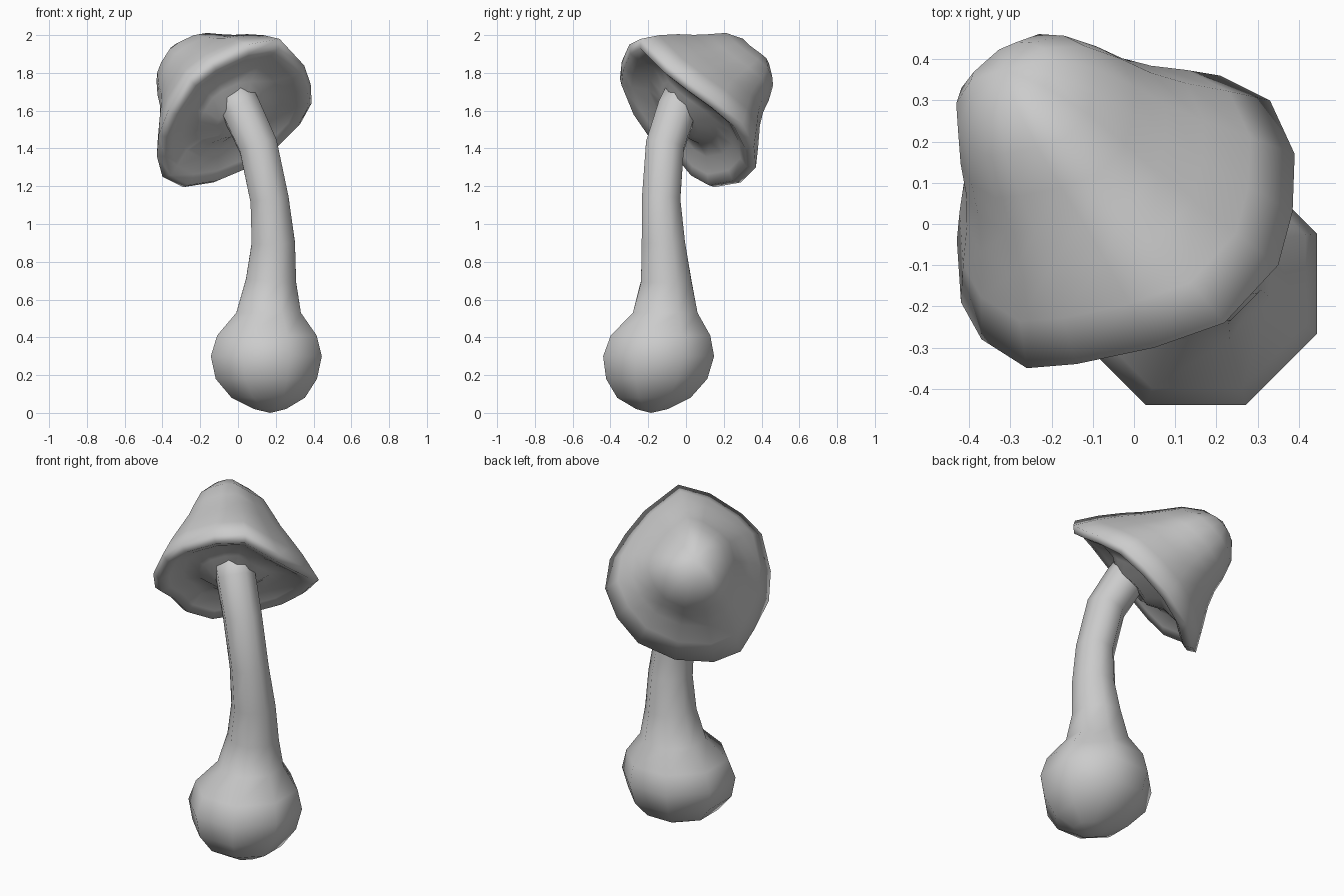
import bpy, math
from mathutils import Vector

if "Cube" in bpy.data.objects:
    bpy.data.objects.remove(bpy.data.objects["Cube"])

def loft(name, rings, start=None, end=None):
    """Skin a stack of equal-sized rings; optional pole points close the ends."""
    n = len(rings[0])
    verts = [tuple(p) for r in rings for p in r]
    faces = []
    for k in range(len(rings) - 1):
        for i in range(n):
            j = (i + 1) % n
            faces.append((k*n + i, k*n + j, (k+1)*n + j, (k+1)*n + i))
    if start is not None:
        verts.append(tuple(start))
        faces += [(len(verts) - 1, (i + 1) % n, i) for i in range(n)]
    if end is not None:
        verts.append(tuple(end))
        b = (len(rings) - 1) * n
        faces += [(len(verts) - 1, b + i, b + (i + 1) % n) for i in range(n)]
    me = bpy.data.meshes.new(name)
    me.from_pydata(verts, [], faces)
    me.polygons.foreach_set("use_smooth", [True] * len(me.polygons))
    ob = bpy.data.objects.new(name, me)
    bpy.context.collection.objects.link(ob)
    return ob

# Bulb and bent stem: centre x, y, z and radius
path = [(0.17, -0.18, 0.02, 0.09), (0.16, -0.17, 0.08, 0.21), (0.15, -0.155, 0.18, 0.29),
        (0.15, -0.145, 0.30, 0.318), (0.153, -0.135, 0.41, 0.285), (0.162, -0.11, 0.53, 0.185),
        (0.175, -0.105, 0.70, 0.144), (0.187, -0.12, 0.90, 0.124), (0.167, -0.132, 1.13, 0.11),
        (0.108, -0.112, 1.41, 0.11), (0.02, -0.05, 1.60, 0.112), (-0.04, 0.01, 1.70, 0.12)]
pts = [Vector(p[:3]) for p in path]
rings = []
for k, p in enumerate(path):
    t = Vector((0, 0, 1))
    if k > 5:
        t = (pts[min(k + 1, len(pts) - 1)] - pts[k - 1]).normalized()
    q = Vector((0, 0, 1)).rotation_difference(t)
    rings.append([pts[k] + q @ Vector((p[3]*math.cos(a), p[3]*math.sin(a), 0))
                  for a in [math.tau * (i + 0.5) / 8 for i in range(8)]])
loft("stem_and_bulb", rings, start=(0.17, -0.185, 0.0), end=pts[-1])

# Wavy rim of the tilted cap
rim = [Vector(p) for p in [
    (0.22, -0.24, 1.98), (0.35, -0.10, 1.84), (0.385, 0.03, 1.74), (0.39, 0.17, 1.64),
    (0.33, 0.30, 1.53), (0.21, 0.36, 1.41), (0.06, 0.37, 1.30), (-0.13, 0.29, 1.22),
    (-0.29, 0.15, 1.195), (-0.40, 0.05, 1.25), (-0.43, -0.04, 1.36), (-0.42, -0.19, 1.47),
    (-0.37, -0.28, 1.60), (-0.26, -0.35, 1.77), (-0.14, -0.34, 1.86), (0.05, -0.30, 1.95)]]
centre = sum(rim, Vector()) / len(rim)
axis = Vector((-0.46, 0.63, 0.62)).normalized()
up = (Vector((-0.22, 0.245, 1.79)) - centre).normalized()

def ring(scale, lift, direction, rise=0.0):
    return [centre + direction * lift + (p - centre) * scale + Vector((0, 0, rise)) for p in rim]

# Cap: underside from the stem outwards, over the rolled rim, up to the rounded tip
under = [ring(0.25, -0.035, axis), ring(0.42, 0.02, axis), ring(0.62, 0.03, axis),
         ring(0.80, -0.01, axis), ring(0.92, -0.03, axis)]
over = [ring(s, h, up, r) for s, h, r in
        [(0.86, 0.10, 0.02), (0.71, 0.20, 0.03), (0.60, 0.29, 0.02), (0.52, 0.38, 0.005),
         (0.41, 0.48, 0), (0.23, 0.555, 0)]]
loft("cap", under + [rim] + over, start=centre - axis * 0.02, end=centre + up * 0.585)
